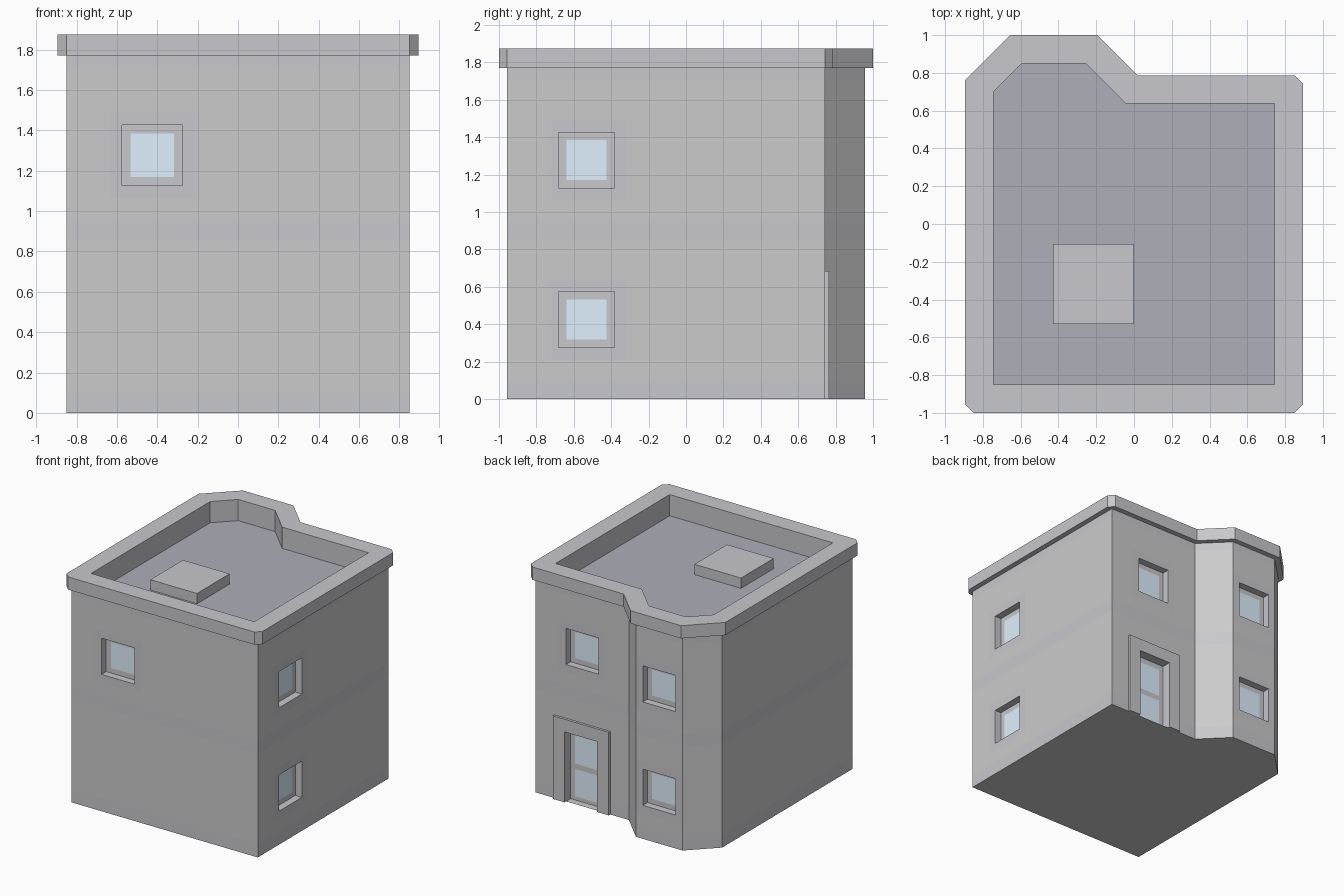
import bpy, bmesh
from mathutils import Vector

if "Cube" in bpy.data.objects:
    bpy.data.objects.remove(bpy.data.objects["Cube"])

U = 0.2125                       # half a wall module
WALL_TOP, ROOF_Z, TOP_Z = 1.77, 1.70, 1.875
HALF_OPEN, FRAME, DEPTH, DOOR_OUT = 0.149, 0.042, 0.06, 0.02
BANDS = [(0, 0.107), (0.854, 0.96), (1.705, WALL_TOP)]


def material(name, rgb):
    m = bpy.data.materials.new(name)
    m.diffuse_color = (*rgb, 1)
    m.use_nodes = True
    m.node_tree.nodes["Principled BSDF"].inputs["Base Color"].default_value = m.diffuse_color
    return m


WALL = material("wall_grey", (0.8, 0.8, 0.8))
TRIM = material("trim_grey", (0.58, 0.58, 0.61))
GLASS = material("glass_blue", (0.74, 0.88, 1.0))
ROOF = material("roof_slate", (0.42, 0.43, 0.48))


def make(name, faces, mats):
    """faces: list of (points, material index)"""
    bm = bmesh.new()
    for pts, idx in faces:
        uniq = []
        for p in map(Vector, pts):
            if all((p - q).length > 1e-5 for q in uniq):
                uniq.append(p)
        if len(uniq) > 2:
            bm.faces.new([bm.verts.new(p) for p in uniq]).material_index = idx
    bmesh.ops.remove_doubles(bm, verts=bm.verts, dist=1e-5)
    me = bpy.data.meshes.new(name)
    bm.to_mesh(me)
    bm.free()
    for m in mats:
        me.materials.append(m)
    ob = bpy.data.objects.new(name, me)
    bpy.context.collection.objects.link(ob)
    return ob


def box(name, lo, hi, mat):
    bm = bmesh.new()
    bmesh.ops.create_cube(bm, size=1)
    for v in bm.verts:
        v.co = [lo[k] if v.co[k] < 0 else hi[k] for k in range(3)]
    me = bpy.data.meshes.new(name)
    bm.to_mesh(me)
    bm.free()
    me.materials.append(mat)
    bpy.context.collection.objects.link(bpy.data.objects.new(name, me))


# footprint, counter-clockwise from the front left corner
PLAN = [Vector(p) for p in [(-.85, -.9565), (.85, -.9565), (.85, .7435), (0, .7435),
                            (-U, .956), (-3 * U, .956), (-.85, .7435)]]
N = len(PLAN)
LOW, HIGH = 0.425, 1.277


def normal(i):
    t = (PLAN[(i + 1) % N] - PLAN[i % N]).normalized()
    return Vector((t.y, -t.x))


# openings per wall: (distance along wall, centre height or "door")
OPENINGS = {0: [(2 * U, HIGH)], 1: [(2 * U, LOW), (2 * U, HIGH)],
            2: [(2 * U, "door"), (2 * U, HIGH)], 4: [(U, LOW), (U, HIGH)]}


def wall_map(i):
    a, n = PLAN[i], normal(i)
    t = (PLAN[(i + 1) % N] - a).normalized()

    def P(u, z, d=0):
        return (*(a + t * u - n * d), z)
    return P


def quad(P, u0, u1, z0, z1, d=0):
    return [P(u0, z0, d), P(u1, z0, d), P(u1, z1, d), P(u0, z1, d)]


def z_lines(z):
    if z == "door":
        return [0, 0.03, 0.255, 0.30, 0.535, 0.58]
    return [z - HALF_OPEN, z - HALF_OPEN + FRAME, z + HALF_OPEN - FRAME, z + HALF_OPEN]


def recess(name, P, u, z):
    zs = z_lines(z)
    us = [u - HALF_OPEN, u - HALF_OPEN + FRAME, u + HALF_OPEN - FRAME, u + HALF_OPEN]
    faces = [(quad(P, us[i], us[i + 1], zs[j], zs[j + 1], DEPTH), int(i == 1 and j % 2 == 1))
             for i in range(3) for j in range(len(zs) - 1)]
    d0 = -DOOR_OUT if z == "door" else 0
    front = quad(P, us[0], us[3], zs[0], zs[-1], d0)
    back = quad(P, us[0], us[3], zs[0], zs[-1], DEPTH)
    for k in range(1 if z == "door" else 0, 4):
        m = (k + 1) % 4
        faces.append(([front[k], front[m], back[m], back[k]], 0))
    make(name, faces, [TRIM, GLASS])


# walls with flush bands, flush window surrounds and holes for the openings
walls = [([(*p, 0) for p in reversed(PLAN)], 0)]
for i in range(N):
    P, L = wall_map(i), (PLAN[(i + 1) % N] - PLAN[i]).length
    ops = OPENINGS.get(i, [])
    us, zs = {0, L}, {z for b in BANDS for z in b}
    for k, (u, z) in enumerate(ops):
        us |= {u - HALF_OPEN, u + HALF_OPEN, max(0, u - U), min(L, u + U)}
        zl = z_lines(z)
        zs |= {zl[0], zl[-1]}
        if z != "door":
            zs |= {z - U, z + U}
        recess(f"{'door' if z == 'door' else 'window'}_{i}_{k}", P, u, z)
    us, zs = sorted(us), sorted(zs)
    for u0, u1 in zip(us, us[1:]):
        for z0, z1 in zip(zs, zs[1:]):
            cu, cz = (u0 + u1) / 2, (z0 + z1) / 2
            hole, trim = False, any(a < cz < b for a, b in BANDS)
            for u, z in ops:
                zl = z_lines(z)
                hole |= abs(cu - u) < HALF_OPEN and zl[0] < cz < zl[-1]
                trim |= z != "door" and abs(cu - u) < U and abs(cz - z) < U
            if not hole and u1 - u0 > 1e-5 and z1 - z0 > 1e-5:
                walls.append((quad(P, u0, u1, z0, z1), int(trim)))
make("walls", walls, [WALL, TRIM])

# raised door surround
CX, Y = 2 * U, PLAN[2].y
for side, s in (("right", 1), ("left", -1)):
    xs = sorted((CX + s * HALF_OPEN, CX + s * 0.255))
    box(f"door_jamb_{side}", (xs[0], Y, 0), (xs[1], Y + DOOR_OUT, 0.58), TRIM)
box("door_lintel", (CX - 0.255, Y, 0.58), (CX + 0.255, Y + DOOR_OUT, 0.685), TRIM)

# cornice and parapet: mitred offsets, square corners clipped on the outside
wall, outer, inner = [], [], []
for i, p in enumerate(PLAN):
    n1, n2 = normal(i - 1), normal(i)
    mitre = (n1 + n2) / (1 + n1.dot(n2))
    clipped = n1.dot(n2) < 0.1
    for o in ([n1, n2] if clipped else [mitre]):
        wall.append(p)
        outer.append(p + o * 0.0435)
        inner.append(p - mitre * 0.106)
rows = [(wall, WALL_TOP), (outer, WALL_TOP), (outer, TOP_Z), (inner, TOP_Z), (inner, ROOF_Z)]
cornice = []
for (a, za), (b, zb) in zip(rows, rows[1:]):
    for i in range(len(a)):
        j = (i + 1) % len(a)
        cornice.append(([(*a[i], za), (*a[j], za), (*b[j], zb), (*b[i], zb)], 0))
make("cornice", cornice, [TRIM])

# roof deck and roof hatch
make("roof_deck", [([(*p, ROOF_Z) for p in inner], 0)], [ROOF])
box("roof_hatch", (-0.428, -0.53, ROOF_Z), (-0.003, -0.105, ROOF_Z + 0.085), TRIM)
